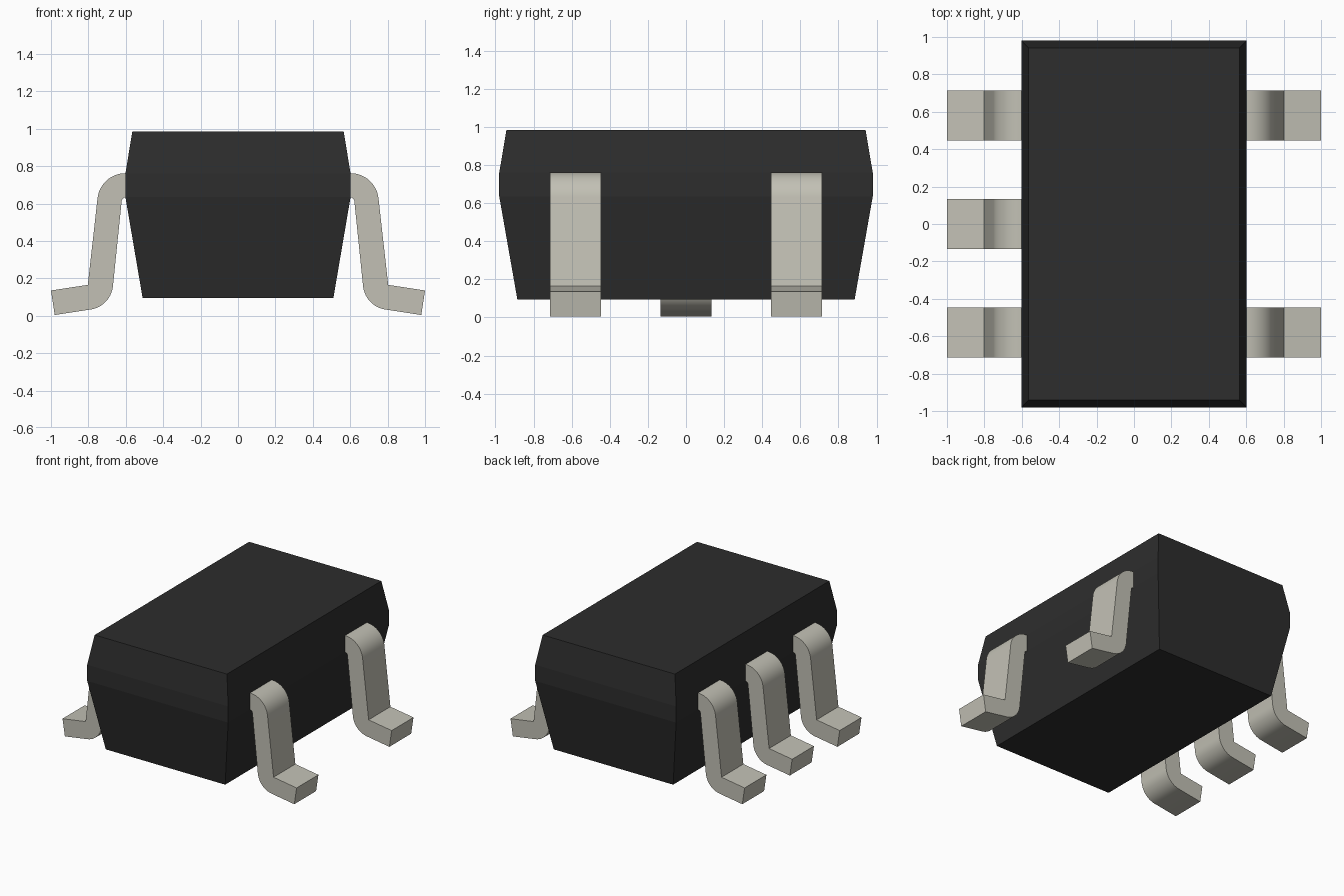
import bpy, bmesh, math

cube = bpy.data.objects.get("Cube")
if cube:
    bpy.data.objects.remove(cube, do_unlink=True)


def material(name, rgb, rough, metal=0.0):
    m = bpy.data.materials.new(name)
    m.use_nodes = True
    m.diffuse_color = (*rgb, 1)
    b = m.node_tree.nodes["Principled BSDF"]
    b.inputs["Base Color"].default_value = (*rgb, 1)
    b.inputs["Roughness"].default_value = rough
    b.inputs["Metallic"].default_value = metal
    return m


def loft(name, rings, mat):
    """Join equal-length point loops and cap both ends."""
    bm = bmesh.new()
    loops = [[bm.verts.new(p) for p in ring] for ring in rings]
    n = len(loops[0])
    for a, b in zip(loops, loops[1:]):
        for i in range(n):
            j = (i + 1) % n
            bm.faces.new((a[i], a[j], b[j], b[i]))
    bm.faces.new(loops[0][::-1])
    bm.faces.new(loops[-1])
    bmesh.ops.recalc_face_normals(bm, faces=bm.faces)
    me = bpy.data.meshes.new(name)
    bm.to_mesh(me)
    bm.free()
    me.materials.append(mat)
    ob = bpy.data.objects.new(name, me)
    bpy.context.collection.objects.link(ob)
    return ob


def arc(cx, cz, r, a0, a1, steps):
    angles = [math.radians(a0 + (a1 - a0) * i / steps) for i in range(steps + 1)]
    return [(cx + r * math.cos(a), cz + r * math.sin(a)) for a in angles]


black = material("black plastic", (0.026, 0.026, 0.026), 0.6)
metal = material("tinned metal", (0.54, 0.53, 0.46), 0.5)

# Moulded body: half width, half length, height
levels = [(0.51, 0.885, 0.095), (0.602, 0.98, 0.635),
          (0.602, 0.98, 0.76), (0.565, 0.942, 0.985)]
loft("body", [[(-x, -y, z), (x, -y, z), (x, y, z), (-x, y, z)]
              for x, y, z in levels], black)

# Gull-wing lead outline, seen from the front
outline = [(0.585, 0.762)]
outline += arc(0.602, 0.612, 0.15, 90, 7, 12)        # shoulder, outside
outline += [(0.803, 0.165), (1.0, 0.135), (0.98, 0.004)]
outline += arc(0.808, 0.172, 0.14, 262, 187, 12)     # heel, outside
outline += arc(0.602, 0.612, 0.02, 7, 90, 4)         # shoulder, inside
outline += [(0.585, 0.632)]

# Two leads on one side, three on the other
half = 0.133
leads = [("left_front_lead", 1, -0.58), ("left_back_lead", 1, 0.58),
         ("right_front_lead", -1, -0.58), ("right_middle_lead", -1, 0.0),
         ("right_back_lead", -1, 0.58)]
for name, side, y in leads:
    ob = loft(name, [[(side * x, y + d, z) for x, z in outline]
                     for d in (-half, half)], metal)
    bpy.ops.object.select_all(action="DESELECT")
    ob.select_set(True)
    bpy.context.view_layer.objects.active = ob
    bpy.ops.object.shade_smooth_by_angle(angle=math.radians(30))
